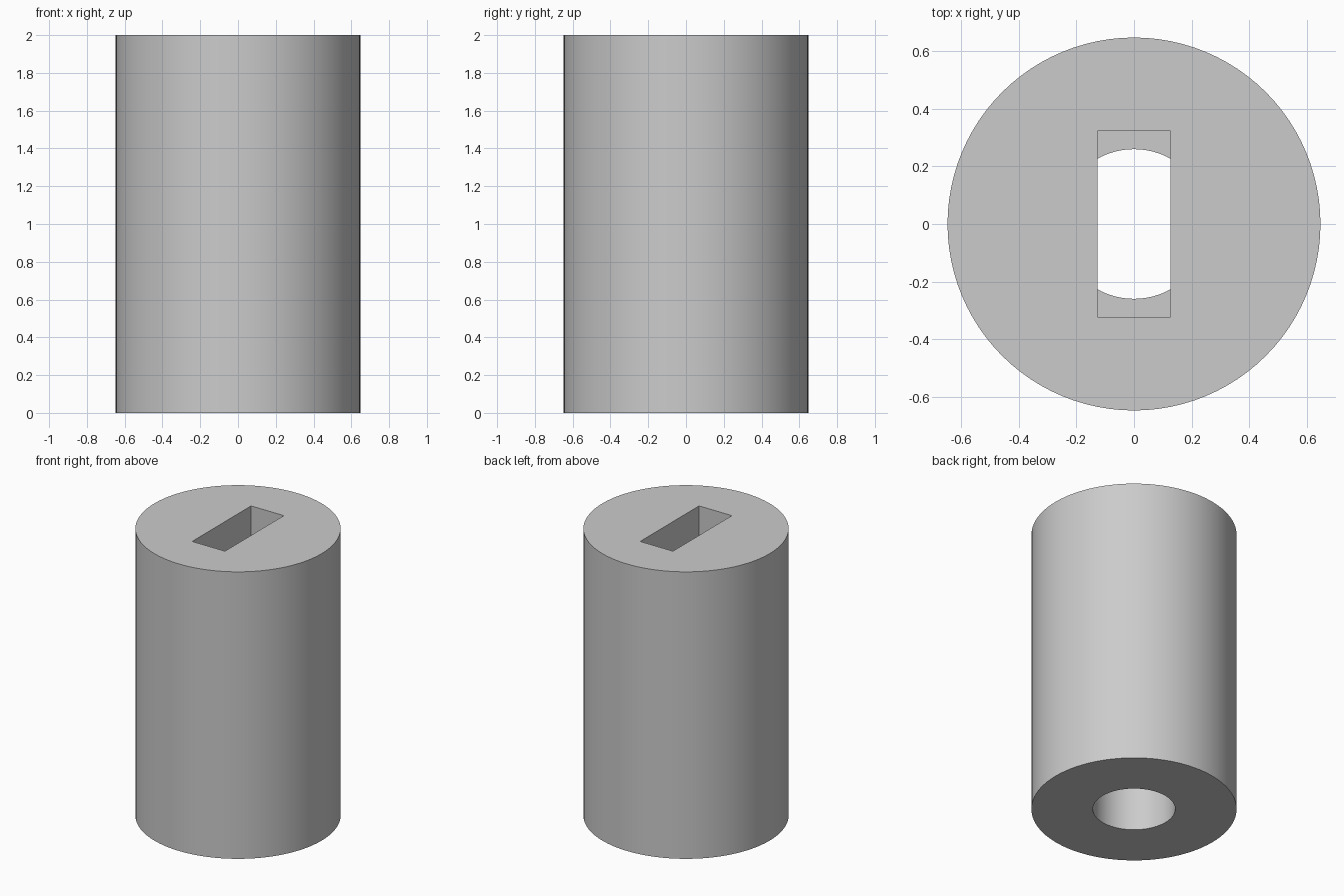
import bpy

cube = bpy.data.objects.get("Cube")
if cube:
    bpy.data.objects.remove(cube, do_unlink=True)

HEIGHT = 2.0
RADIUS = 0.648
BORE_RADIUS = 0.26
SLOT_WIDTH, SLOT_LENGTH = 0.253, 0.648
FLOOR = 1.0      # where the slot meets the bore
OVERLAP = 0.1    # cutters reach past the end faces

grey = bpy.data.materials.new("light_grey")
grey.use_nodes = True
colour = (0.6, 0.6, 0.6, 1.0)
grey.diffuse_color = colour
grey.node_tree.nodes["Principled BSDF"].inputs["Base Color"].default_value = colour


def cylinder(name, radius, bottom, top):
    bpy.ops.mesh.primitive_cylinder_add(
        vertices=96, radius=radius, depth=top - bottom,
        location=(0, 0, (bottom + top) / 2))
    obj = bpy.context.object
    obj.name = name
    obj.data.materials.append(grey)
    return obj


def cut(target, cutter):
    mod = target.modifiers.new(cutter.name, 'BOOLEAN')
    mod.operation = 'DIFFERENCE'
    mod.solver = 'EXACT'
    mod.object = cutter
    bpy.context.view_layer.objects.active = target
    bpy.ops.object.modifier_apply(modifier=mod.name)
    bpy.data.objects.remove(cutter, do_unlink=True)


# Solid round body
body = cylinder("coupler_body", RADIUS, 0, HEIGHT)

# Round bore from the bottom
cut(body, cylinder("bore_cutter", BORE_RADIUS, -OVERLAP, FLOOR))

# Rectangular slot from the top
top = HEIGHT + OVERLAP
bpy.ops.mesh.primitive_cube_add(size=1, location=(0, 0, (FLOOR + top) / 2))
slot = bpy.context.object
slot.name = "slot_cutter"
slot.scale = (SLOT_WIDTH, SLOT_LENGTH, top - FLOOR)
slot.data.materials.append(grey)
cut(body, slot)

# Smooth round walls with crisp rims
bpy.ops.object.select_all(action='DESELECT')
body.select_set(True)
bpy.context.view_layer.objects.active = body
bpy.ops.object.shade_smooth_by_angle()
